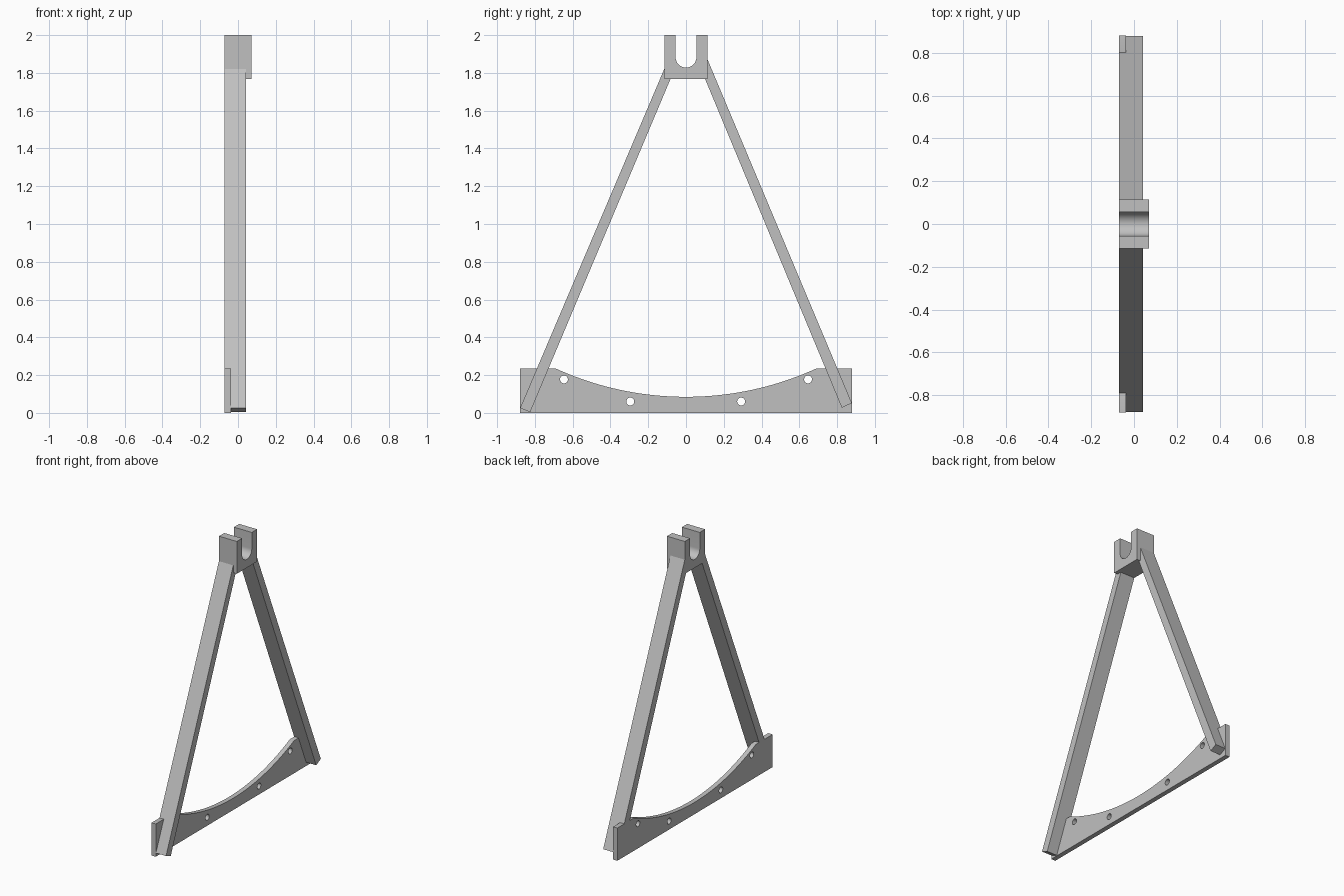
import bpy
import bmesh
import math

default_cube = bpy.data.objects.get("Cube")
if default_cube:
    bpy.data.objects.remove(default_cube, do_unlink=True)

# Single plain grey
grey = bpy.data.materials.new("plain grey")
grey.use_nodes = True
colour = (0.53, 0.53, 0.53, 1.0)
grey.diffuse_color = colour
grey.node_tree.nodes["Principled BSDF"].inputs["Base Color"].default_value = colour

BACK = -0.071       # shared rear plane of all the parts


def extrude_profile(name, points, x0, x1):
    """Extrude a (y, z) outline from x0 to x1."""
    bm = bmesh.new()
    face = bm.faces.new([bm.verts.new((x0, y, z)) for y, z in points])
    result = bmesh.ops.extrude_face_region(bm, geom=[face])
    moved = [v for v in result["geom"] if isinstance(v, bmesh.types.BMVert)]
    bmesh.ops.translate(bm, verts=moved, vec=(x1 - x0, 0, 0))
    bmesh.ops.recalc_face_normals(bm, faces=bm.faces)
    mesh = bpy.data.meshes.new(name)
    bm.to_mesh(mesh)
    bm.free()
    mesh.materials.append(grey)
    obj = bpy.data.objects.new(name, mesh)
    bpy.context.collection.objects.link(obj)
    return obj


def arc(cy, cz, radius, start, end, steps):
    """Points on a circular arc, angles in radians."""
    angles = [start + (end - start) * i / steps for i in range(steps + 1)]
    return [(cy + radius * math.cos(a), cz + radius * math.sin(a)) for a in angles]


def smooth_curves(obj):
    bpy.ops.object.select_all(action="DESELECT")
    obj.select_set(True)
    bpy.context.view_layer.objects.active = obj
    bpy.ops.object.shade_smooth_by_angle(angle=math.radians(30))


# Base plate with a shallow curved top edge
half_chord, sag, low = 0.69, 0.15, 0.085
radius = (half_chord ** 2 + sag ** 2) / (2 * sag)
sweep = math.asin(half_chord / radius)
curve = arc(0, low + radius, radius, -math.pi / 2 + sweep, -math.pi / 2 - sweep, 40)
outline = [(-0.88, 0), (0.88, 0), (0.88, 0.235)] + curve + [(-0.88, 0.235)]
plate = extrude_profile("base_plate", outline, BACK, -0.037)

# Bolt holes through the plate
for i, (y, z) in enumerate([(-0.646, 0.177), (-0.295, 0.06), (0.292, 0.06), (0.646, 0.177)]):
    circle = arc(y, z, 0.021, 0, 2 * math.pi, 24)[:-1]
    cutter = extrude_profile(f"hole_cutter_{i + 1}", circle, -0.2, 0.1)
    cutter.hide_render = True
    cutter.hide_viewport = True
    cut = plate.modifiers.new(f"bolt_hole_{i + 1}", "BOOLEAN")
    cut.operation = "DIFFERENCE"
    cut.solver = "EXACT"
    cut.object = cutter
smooth_curves(plate)

# Sloping legs, their upper ends buried in the top block
extrude_profile("front_leg", [(-0.878, 0.026), (-0.825, 0.004), (-0.079, 1.775), (-0.112, 1.828)],
                BACK, 0.043)
extrude_profile("rear_leg", [(0.878, 0.052), (0.825, 0.027), (0.098, 1.775), (0.112, 1.876)],
                BACK, 0.043)

# Top block with an open round-bottomed slot
slot = arc(0, 1.883, 0.055, 0, -math.pi, 24)
fork = [(-0.115, 1.768), (0.115, 1.768), (0.115, 2), (0.055, 2)] + slot + [(-0.055, 2), (-0.115, 2)]
smooth_curves(extrude_profile("top_fork", fork, BACK, 0.071))
